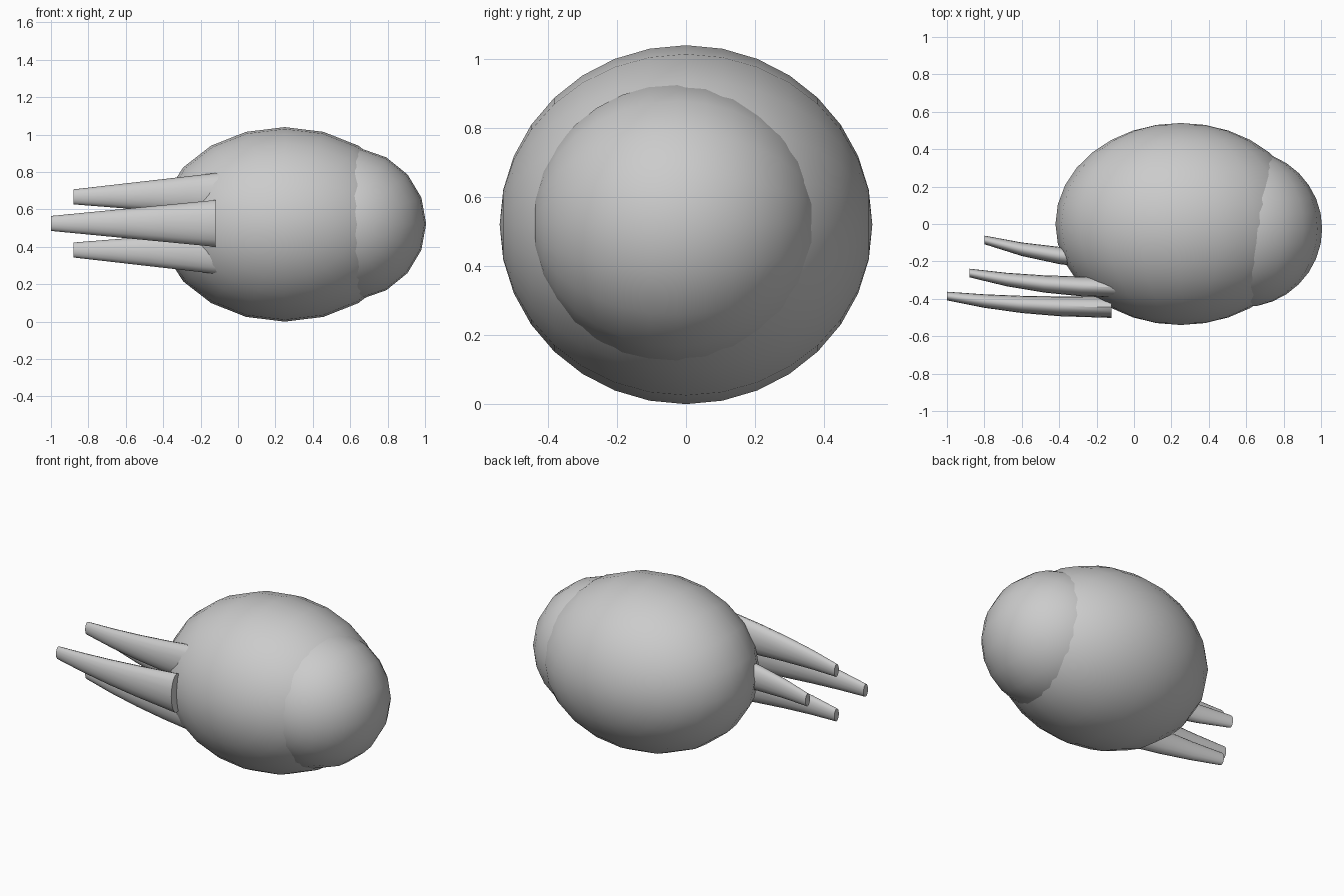
import bpy, bmesh
from math import cos, sin, pi, radians
from mathutils import Matrix

cube = bpy.data.objects.get("Cube")
if cube:
    bpy.data.objects.remove(cube, do_unlink=True)

grey = bpy.data.materials.new("plain grey")
grey.use_nodes = True
colour = (0.6, 0.6, 0.6, 1)
grey.diffuse_color = colour
grey.node_tree.nodes["Principled BSDF"].inputs["Base Color"].default_value = colour


def finish(name, bm):
    bmesh.ops.recalc_face_normals(bm, faces=bm.faces)
    mesh = bpy.data.meshes.new(name)
    bm.to_mesh(mesh)
    bm.free()
    mesh.materials.append(grey)
    obj = bpy.data.objects.new(name, mesh)
    bpy.context.collection.objects.link(obj)
    bpy.ops.object.select_all(action='DESELECT')
    obj.select_set(True)
    bpy.context.view_layer.objects.active = obj
    bpy.ops.object.shade_smooth_by_angle(angle=radians(40))


def ellipsoid(name, centre, radii, segments, turn=0):
    # Sphere whose poles lie along y
    bm = bmesh.new()
    bmesh.ops.create_uvsphere(bm, u_segments=segments, v_segments=16, radius=1)
    m = (Matrix.Translation(centre) @ Matrix.Diagonal((*radii, 1))
         @ Matrix.Rotation(turn, 4, 'Y') @ Matrix.Rotation(pi / 2, 4, 'X'))
    bmesh.ops.transform(bm, matrix=m, verts=bm.verts)
    finish(name, bm)


# Distance from the tip, sideways drop, half thickness
PROFILE = [(0, 0, .023), (.2, .027, .036), (.4, .045, .046),
           (.6, .055, .053), (.88, .06, .057)]


def claw(name, x, y, z, bend, lean=0, sides=16):
    bm = bmesh.new()
    rings = []
    for d, drop, half in PROFILE:
        height = .04 + .085 * d / .88
        rings.append([bm.verts.new((x + d,
                                    y - drop * bend + half * cos(2 * pi * i / sides),
                                    z + lean * d + height * sin(2 * pi * i / sides)))
                      for i in range(sides)])
    for a, b in zip(rings, rings[1:]):
        for i in range(sides):
            j = (i + 1) % sides
            bm.faces.new((a[i], a[j], b[j], b[i]))
    bm.faces.new(rings[0])
    bm.faces.new(rings[-1])
    finish(name, bm)


# Body and the round head at its left end
ellipsoid("body", (.25, 0, .52), (.67, .54, .52), 20)
ellipsoid("head", (.58, -.025, .523), (.426, .42, .41), 18, radians(10))

# Four tapered claws curving away from the body
claw("front_claw", -1, -.385, .525, 1)
claw("upper_claw", -.88, -.262, .667, 1.3, .018)
claw("lower_claw", -.88, -.262, .383, 1.3, -.018)
claw("back_claw", -.8, -.085, .525, 1.85)
